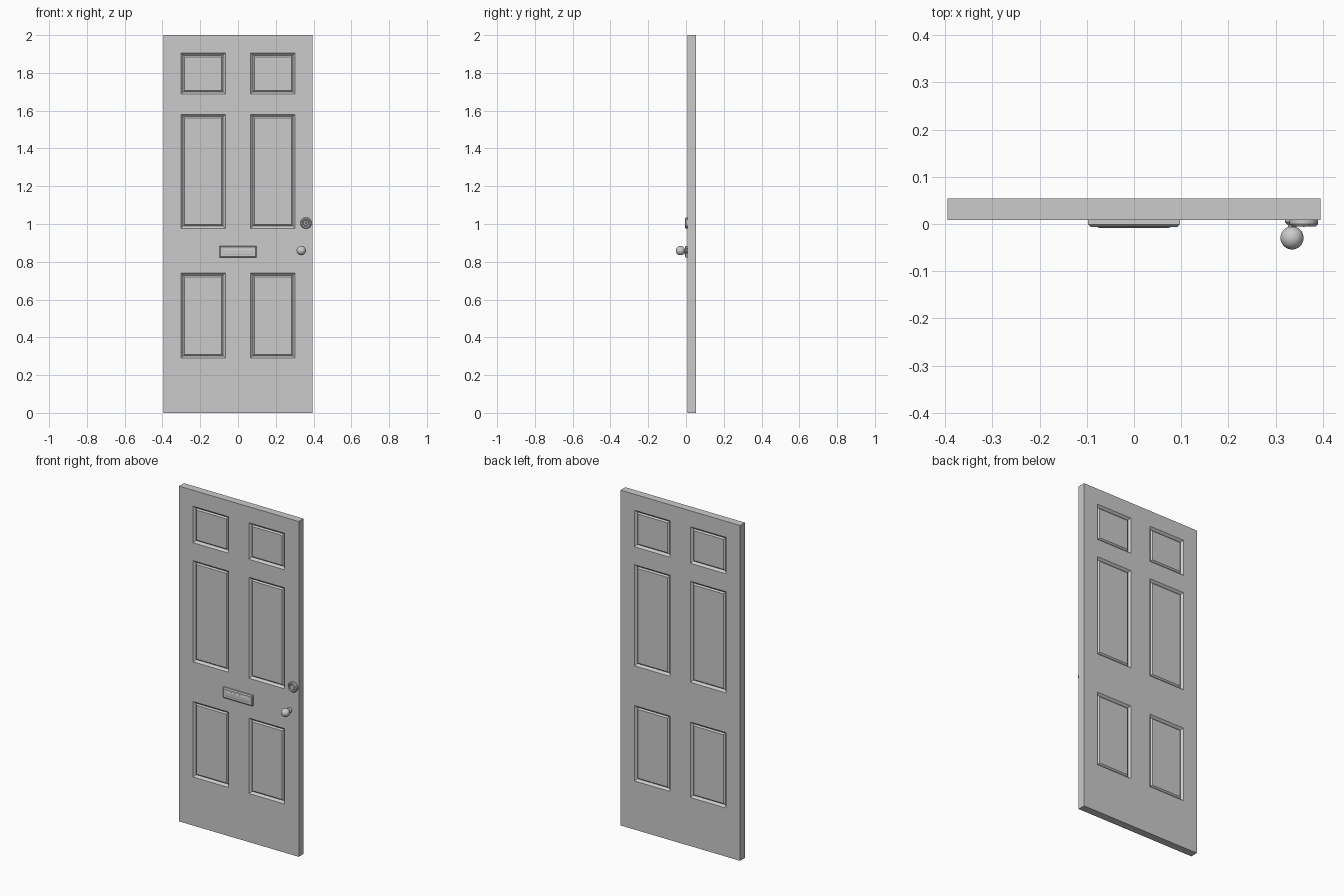
import bpy, bmesh, math
from mathutils import Vector, Matrix

default = bpy.data.objects.get("Cube")
if default:
    bpy.data.objects.remove(default, do_unlink=True)

grey = bpy.data.materials.new("light grey")
grey.use_nodes = True
grey.diffuse_color = (0.6, 0.6, 0.6, 1)
grey.node_tree.nodes["Principled BSDF"].inputs["Base Color"].default_value = (0.6, 0.6, 0.6, 1)

FRONT, BACK = 0.0085, 0.054      # y of the two door faces


def finish(name, bm, smooth=False):
    mesh = bpy.data.meshes.new(name)
    bm.to_mesh(mesh)
    bm.free()
    obj = bpy.data.objects.new(name, mesh)
    bpy.context.collection.objects.link(obj)
    mesh.materials.append(grey)
    if smooth:
        bpy.ops.object.select_all(action="DESELECT")
        obj.select_set(True)
        bpy.context.view_layer.objects.active = obj
        bpy.ops.object.shade_smooth_by_angle(angle=math.radians(30))
    return obj


def lathe(name, profile, x, z, steps=40):
    """Spin (radius, y) points about an axis along y."""
    bm = bmesh.new()
    verts = [bm.verts.new((r, y, 0)) for r, y in profile]
    edges = [bm.edges.new(pair) for pair in zip(verts, verts[1:])]
    bmesh.ops.spin(bm, geom=verts + edges, cent=(0, 0, 0), axis=(0, 1, 0),
                   angle=math.tau, steps=steps, use_duplicate=False)
    bmesh.ops.remove_doubles(bm, verts=bm.verts, dist=1e-5)
    bmesh.ops.recalc_face_normals(bm, faces=bm.faces)
    bmesh.ops.translate(bm, verts=bm.verts, vec=(x, 0, z))
    return finish(name, bm, True)


def plate(name, outline, y_back, y_edge, y_front, inset):
    """Extrude an (x, z) outline towards the front, with a bevelled rim."""
    bm = bmesh.new()
    face = bm.faces.new([bm.verts.new((x, y_back, z)) for x, z in outline])
    face.normal_update()
    if face.normal.y > 0:
        face.normal_flip()
    bmesh.ops.inset_individual(bm, faces=[face], thickness=0, depth=0)
    bmesh.ops.translate(bm, verts=face.verts, vec=(0, y_edge - y_back, 0))
    face.normal_update()
    bmesh.ops.inset_individual(bm, faces=[face], thickness=inset, depth=y_edge - y_front)
    bmesh.ops.recalc_face_normals(bm, faces=bm.faces)
    return finish(name, bm)


def rectangle(cx, cz, w, h):
    return [(cx + sx * w / 2, cz + sz * h / 2)
            for sx, sz in ((-1, -1), (1, -1), (1, 1), (-1, 1))]


def stadium(cx, cz, w, h, n=8):
    r = h / 2
    pts = []
    for side, start in ((1, -math.pi / 2), (-1, math.pi / 2)):
        for i in range(n + 1):
            a = start + math.pi * i / n
            pts.append((cx + side * (w / 2 - r) + r * math.cos(a), cz + r * math.sin(a)))
    return pts


# Door slab: grid of cells, with moulded panels on both faces
xs = [-0.395, -0.302, -0.067, 0.067, 0.302, 0.395]
zs = [0, 0.29, 0.74, 0.977, 1.58, 1.687, 1.905, 2]
bm = bmesh.new()
grid = [[bm.verts.new((x, FRONT, z)) for x in xs] for z in zs]
for j in range(len(zs) - 1):
    for i in range(len(xs) - 1):
        bm.faces.new((grid[j][i], grid[j][i + 1], grid[j + 1][i + 1], grid[j + 1][i]))
slab = bmesh.ops.extrude_face_region(bm, geom=bm.faces[:], use_keep_orig=True)
bmesh.ops.translate(bm, vec=(0, BACK - FRONT, 0),
                    verts=[v for v in slab["geom"] if isinstance(v, bmesh.types.BMVert)])
bmesh.ops.recalc_face_normals(bm, faces=bm.faces)
panels = []
for f in bm.faces:
    c = f.calc_center_median()
    in_column = xs[1] < c.x < xs[2] or xs[3] < c.x < xs[4]
    in_row = any(zs[k] < c.z < zs[k + 1] for k in (1, 3, 5))
    if abs(f.normal.y) > 0.9 and in_column and in_row:
        panels.append(f)
# Sloping moulding down, then the raised field
bmesh.ops.inset_individual(bm, faces=panels, thickness=0.017, depth=-0.012)
bmesh.ops.inset_individual(bm, faces=panels, thickness=0.011, depth=0.007)
finish("door_slab", bm)

# Letter plate with rounded flap
plate("letter_plate", rectangle(0, 0.853, 0.195, 0.062), FRONT, -0.001, -0.006, 0.008)
plate("letter_flap", stadium(0, 0.853, 0.156, 0.030), -0.006, -0.0065, -0.008, 0.004)

# Lock escutcheon with recessed ring and keyhole
lathe("lock_cylinder",
      [(0.030, FRONT), (0.030, 0.000), (0.026, -0.005), (0.020, -0.005), (0.017, -0.001),
       (0.014, -0.001), (0.012, -0.005), (0, -0.005)], 0.360, 1.005)
plate("keyhole", rectangle(0.360, 1.005, 0.003, 0.012), -0.005, -0.0055, -0.006, 0.0005)

# Door knob: rose and stem, then the ball
lathe("knob_stem",
      [(0.015, FRONT), (0.015, 0.004), (0.012, 0.001), (0.009, -0.002), (0.009, -0.014)],
      0.335, 0.859)
bm = bmesh.new()
bmesh.ops.create_uvsphere(bm, u_segments=32, v_segments=16, radius=0.0245,
                          matrix=Matrix.Translation((0.335, -0.0295, 0.859))
                          @ Matrix.Rotation(math.pi / 2, 4, "X"))
finish("knob_ball", bm, True)
